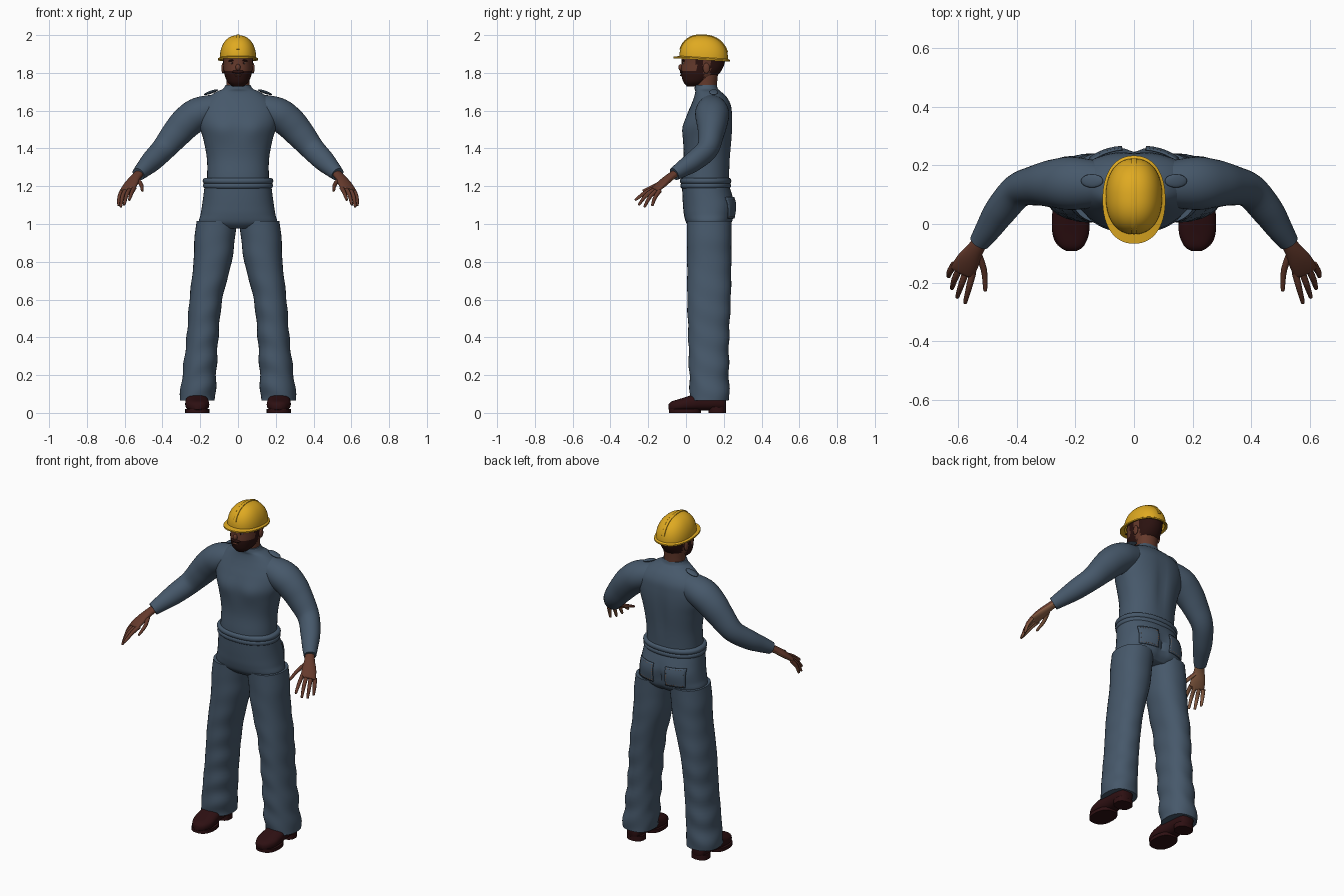
import bpy, bmesh, math
from math import sin, cos, pi, exp
from mathutils import Vector, Matrix
from mathutils.bvhtree import BVHTree

cube = bpy.data.objects.get("Cube")
if cube:
    bpy.data.objects.remove(cube, do_unlink=True)


def material(name, *rgb):
    m = bpy.data.materials.new(name)
    m.use_nodes = True
    m.diffuse_color = (*rgb, 1)
    m.node_tree.nodes["Principled BSDF"].inputs["Base Color"].default_value = (*rgb, 1)
    return m


CLOTH = material("blue grey cloth", .062, .098, .145)
SKIN = material("brown skin", .13, .042, .025)
PALM = material("light palm", .27, .12, .06)
HAIR = material("dark hair", .024, .006, .005)
YELLOW = material("helmet yellow", .74, .40, .015)
LEATHER = material("dark leather", .027, .005, .006)
STITCH = material("orange stitching", .33, .11, .03)
WHITE = material("eye white", .5, .45, .4)


def finish(bm, name, mats, rule=None, mirror=False, angle=50):
    bmesh.ops.recalc_face_normals(bm, faces=bm.faces)
    if rule:
        bm.normal_update()
        for f in bm.faces:
            f.material_index = rule(f.calc_center_median(), f.normal)
    me = bpy.data.meshes.new(name)
    bm.to_mesh(me)
    bm.free()
    for m in mats:
        me.materials.append(m)
    ob = bpy.data.objects.new(name, me)
    bpy.context.collection.objects.link(ob)
    bpy.ops.object.select_all(action='DESELECT')
    ob.select_set(True)
    bpy.context.view_layer.objects.active = ob
    bpy.ops.object.shade_smooth_by_angle(angle=math.radians(angle))
    if mirror:
        ob.modifiers.new("Mirror", 'MIRROR')
    return ob


def spline(rows, sub):
    """Catmull-Rom through rows of x, y, z, half width, half depth."""
    out = []
    for i in range(len(rows) - 1):
        p = [rows[max(0, min(len(rows) - 1, i + k))] for k in (-1, 0, 1, 2)]
        for s in range(sub):
            t = s / sub
            out.append([b + .5 * t * (c - a + t * (2*a - 5*b + 4*c - d + t * (3*(b - c) + d - a)))
                        for a, b, c, d in zip(*p)])
    return out + [list(rows[-1])]


def loft(name, mats, rows, frame="z", side=(1, 0, 0), sub=5, seg=36, power=2, deform=None, **kw):
    """Skin of oval rings: level (z), upright (y) or square to the path."""
    bm = bmesh.new()
    pts = spline(rows, sub)
    rings = []
    for i, (x, y, z, a, b) in enumerate(pts):
        u, v = Vector((1, 0, 0)), Vector((0, 1, 0))
        if frame == "y":
            v = Vector((0, 0, 1))
        elif frame == "path":
            t = (Vector(pts[min(i + 1, len(pts) - 1)][:3]) - Vector(pts[max(i - 1, 0)][:3])).normalized()
            u = Vector(side)
            u = (u - t * u.dot(t)).normalized()
            v = t.cross(u)
        ring = []
        for k in range(seg):
            c, s = cos(2 * pi * k / seg), sin(2 * pi * k / seg)
            c, s = (math.copysign(abs(q) ** (2 / power), q) for q in (c, s))
            ring.append(bm.verts.new(Vector((x, y, z)) + u * a * c + v * b * s))
        rings.append(ring)
    for r, q in zip(rings, rings[1:]):
        for k in range(seg):
            bm.faces.new((r[k], r[(k + 1) % seg], q[(k + 1) % seg], q[k]))
    bm.faces.new(rings[0][::-1])
    bm.faces.new(rings[-1])
    if deform:
        for v in bm.verts:
            deform(v.co)
    return finish(bm, name, mats, **kw)


def ball(name, mat, loc, scale, tilt=0, **kw):
    bm = bmesh.new()
    m = Matrix.Translation(loc) @ Matrix.Rotation(tilt, 4, 'Y') @ Matrix.Diagonal((*scale, 1))
    bmesh.ops.create_uvsphere(bm, u_segments=20, v_segments=12, radius=1, matrix=m)
    return finish(bm, name, [mat], **kw)


# Shirt body with chest muscles and a spine groove
def chest(co):
    if co.y < .1:
        co.y -= .012 * exp(-((abs(co.x) - .085) / .06) ** 2 - ((co.z - 1.5) / .06) ** 2)
    else:
        co.y -= .012 * exp(-(co.x / .03) ** 2 - ((co.z - 1.45) / .15) ** 2)


loft("shirt_body", [CLOTH], [
    (0, .103, 1.20, .165, .125), (0, .105, 1.26, .163, .125), (0, .112, 1.35, .165, .124),
    (0, .115, 1.45, .184, .13), (0, .118, 1.52, .205, .13), (0, .126, 1.58, .21, .12),
    (0, .133, 1.63, .195, .106), (0, .130, 1.67, .158, .088), (0, .118, 1.70, .115, .069),
    (0, .108, 1.715, .08, .062), (0, .105, 1.735, .067, .058)], power=2.2, seg=48, deform=chest)

# Sleeves and shoulder patches
loft("sleeves", [CLOTH], [
    (.08, .135, 1.62, .07, .07), (.20, .138, 1.588, .09, .085), (.27, .138, 1.54, .083, .085),
    (.33, .132, 1.475, .069, .077), (.395, .113, 1.397, .058, .064), (.455, .045, 1.335, .053, .057),
    (.495, -.015, 1.295, .044, .046), (.527, -.062, 1.264, .034, .036)],
    frame="path", side=(0, 1, 0), mirror=True)
ball("shoulder_patches", CLOTH, (.143, .147, 1.698), (.04, .023, .008), .33, mirror=True)

# Rolled waistband, two rolls
for name, z, grow in (("shirt_hem", 1.228, .002), ("trouser_waistband", 1.203, 0)):
    loft(name, [CLOTH], [(0, .104, z + .016 * sin(a), .170 + grow + .015 * cos(a), .121 + grow + .013 * cos(a))
                         for a in (-1.5, -.9, -.3, .3, .9, 1.5)], sub=2, seg=48, power=2.2)


# Trousers: seat and legs
def seat_groove(co):
    if co.y > .15:
        co.y -= .022 * exp(-(co.x / .022) ** 2 - ((co.z - 1.06) / .07) ** 2)


seat = loft("trouser_seat", [CLOTH], [
    (0, .103, 1.21, .176, .124), (0, .114, 1.15, .183, .133), (0, .122, 1.10, .190, .138),
    (0, .122, 1.05, .198, .133), (0, .122, 1.005, .205, .120), (0, .122, .975, .15, .09)],
    power=2.3, seg=48, deform=seat_groove)


def folds(co):
    w = .004 * max(0, 1 - co.z) * sin(co.z * 48 + co.x * 22 + co.y * 14)
    co.x += w
    co.y += w


loft("trouser_legs", [CLOTH], [
    (.112, .123, 1.015, .107, .119), (.124, .123, .92, .107, .118), (.134, .123, .80, .101, .117),
    (.170, .122, .60, .087, .115), (.188, .120, .40, .084, .108), (.205, .122, .20, .090, .105),
    (.215, .127, .065, .095, .103)], power=2.2, sub=9, deform=folds, mirror=True)

# Back pockets laid on the seat, with dashed stitching
surface = BVHTree.FromPolygons([v.co for v in seat.data.vertices],
                               [p.vertices[:] for p in seat.data.polygons])


def on_seat(x, z, lift):
    hit = surface.ray_cast(Vector((x, 1, z)), Vector((0, -1, 0)))
    return hit[0] + Vector((0, lift, 0))


bm = bmesh.new()
bmesh.ops.create_grid(bm, x_segments=10, y_segments=10, size=.5)
for v in bm.verts:
    v.co = on_seat(.095 + v.co.x * .11, 1.085 + v.co.y * .11, .003)
pockets = finish(bm, "back_pockets", [CLOTH], mirror=True)
pockets.modifiers.new("Thickness", 'SOLIDIFY').thickness = .006

bm = bmesh.new()
for i in range(8):
    s = -.044 + i * .0125
    for x, z, flat in ((s, .046, 1), (s, -.046, 1), (-.047, s, 0), (.047, s, 0)):
        m = Matrix.Translation(on_seat(.095 + x, 1.085 + z, .006))
        size = (.007, .006, .003) if flat else (.003, .006, .007)
        bmesh.ops.create_cube(bm, size=1, matrix=m @ Matrix.Diagonal((*size, 1)))
finish(bm, "pocket_stitching", [STITCH], mirror=True)

# Shoes with a sole and heel
loft("shoes", [LEATHER], [
    (.213, -.092, .032, .018, .014), (.213, -.075, .035, .042, .026), (.215, -.03, .042, .062, .033),
    (.217, .03, .052, .062, .042), (.218, .09, .062, .055, .05), (.218, .16, .064, .05, .05),
    (.218, .20, .058, .04, .042), (.218, .212, .055, .02, .03)], frame="y", power=2.5, mirror=True)
for name, y, a, b, top in (("shoe_soles", -.005, .064, .084, .02), ("shoe_heels", .165, .052, .046, .03)):
    loft(name, [LEATHER], [(.216, y, 0, a, b), (.216, y, top, a, b)], sub=1, power=2.4, mirror=True)


# Hands with lighter palms
def palm_side(c, n):
    return 1 if n.z < -.3 else 0


HAND = dict(frame="path", side=(.9, .42, -.1), rule=palm_side, mirror=True)
loft("hands", [SKIN, PALM], [
    (.513, -.042, 1.277, .026, .02), (.54, -.085, 1.248, .029, .02), (.563, -.122, 1.217, .039, .02),
    (.583, -.158, 1.187, .042, .015), (.587, -.167, 1.180, .035, .009)], seg=24, **HAND)
FINGERS = {
    "thumbs": ((.538, -.085, 1.243), (.512, -.155, 1.207), (.507, -.222, 1.178)),
    "index_fingers": ((.549, -.165, 1.191), (.562, -.215, 1.167), (.575, -.265, 1.13)),
    "middle_fingers": ((.571, -.158, 1.187), (.589, -.208, 1.155), (.602, -.247, 1.105)),
    "ring_fingers": ((.594, -.15, 1.182), (.612, -.19, 1.145), (.62, -.218, 1.094)),
    "little_fingers": ((.613, -.138, 1.178), (.628, -.163, 1.142), (.632, -.178, 1.10)),
}
for name, (base, mid, tip) in FINGERS.items():
    end = [t + .08 * (t - m) for m, t in zip(mid, tip)]
    loft(name, [SKIN, PALM], [(*base, .012, .012), (*mid, .0105, .0105), (*tip, .007, .007),
                              (*end, .002, .002)], seg=12, **HAND)


# Head: beard, sideburns and hair are coloured by place
def hair_rule(c, n):
    beard = c.z < 1.812 and c.y < .095
    sideburn = .055 < c.y < .095
    hair = c.z > 1.88 or (c.y > .13 and c.z > 1.79)
    return 1 if beard or sideburn or hair else 0


loft("neck", [SKIN], [(0, .108, 1.68, .06, .054), (0, .108, 1.74, .06, .056), (0, .11, 1.80, .062, .06)])
loft("head", [SKIN, HAIR], [
    (0, .04, 1.728, .028, .035), (0, .05, 1.75, .054, .063), (0, .068, 1.78, .068, .091),
    (0, .08, 1.81, .075, .106), (0, .09, 1.85, .078, .114), (0, .092, 1.90, .08, .114),
    (0, .09, 1.94, .06, .09)], rule=hair_rule, sub=7, seg=56, power=2.15)
ball("nose", SKIN, (0, -.027, 1.829), (.013, .014, .017))
ball("lips", SKIN, (0, -.026, 1.788), (.02, .006, .005))
ball("moustache", HAIR, (0, -.024, 1.806), (.032, .009, .009))
ball("ears", SKIN, (.079, .108, 1.825), (.009, .018, .028), mirror=True)
ball("eyes", WHITE, (.03, -.012, 1.852), (.011, .006, .005), mirror=True)
ball("pupils", HAIR, (.03, -.0165, 1.852), (.005, .003, .005), mirror=True)
ball("eyebrows", HAIR, (.032, -.013, 1.866), (.02, .008, .005), .12, mirror=True)


# Hard hat with brim and centre ridge
def tilt_back(co):
    co.z -= .06 * (co.y - .09)


dome = [(0, .094, 1.882 + .117 * sin(t), .096 * cos(t) ** .85, .129 * cos(t) ** .85)
        for t in (i / 14 * 1.55 for i in range(15))]
loft("hard_hat", [YELLOW], [
    (0, .092, 1.90, .08, .113), (0, .092, 1.873, .092, .125), (0, .083, 1.868, .107, .15),
    (0, .083, 1.876, .107, .15)] + dome, sub=1, seg=64, power=2.25, deform=tilt_back, angle=35)
loft("hat_ridge", [YELLOW], [
    (0, .094 - .129 * cos(t) ** .85, 1.882 + .117 * sin(t), .009, .005)
    if t < pi / 2 else (0, .094 + .129 * abs(cos(t)) ** .85, 1.882 + .117 * sin(t), .009, .005)
    for t in (.3 + i / 16 * (pi - .6) for i in range(17))],
    frame="path", sub=1, seg=16, power=4, deform=tilt_back)
